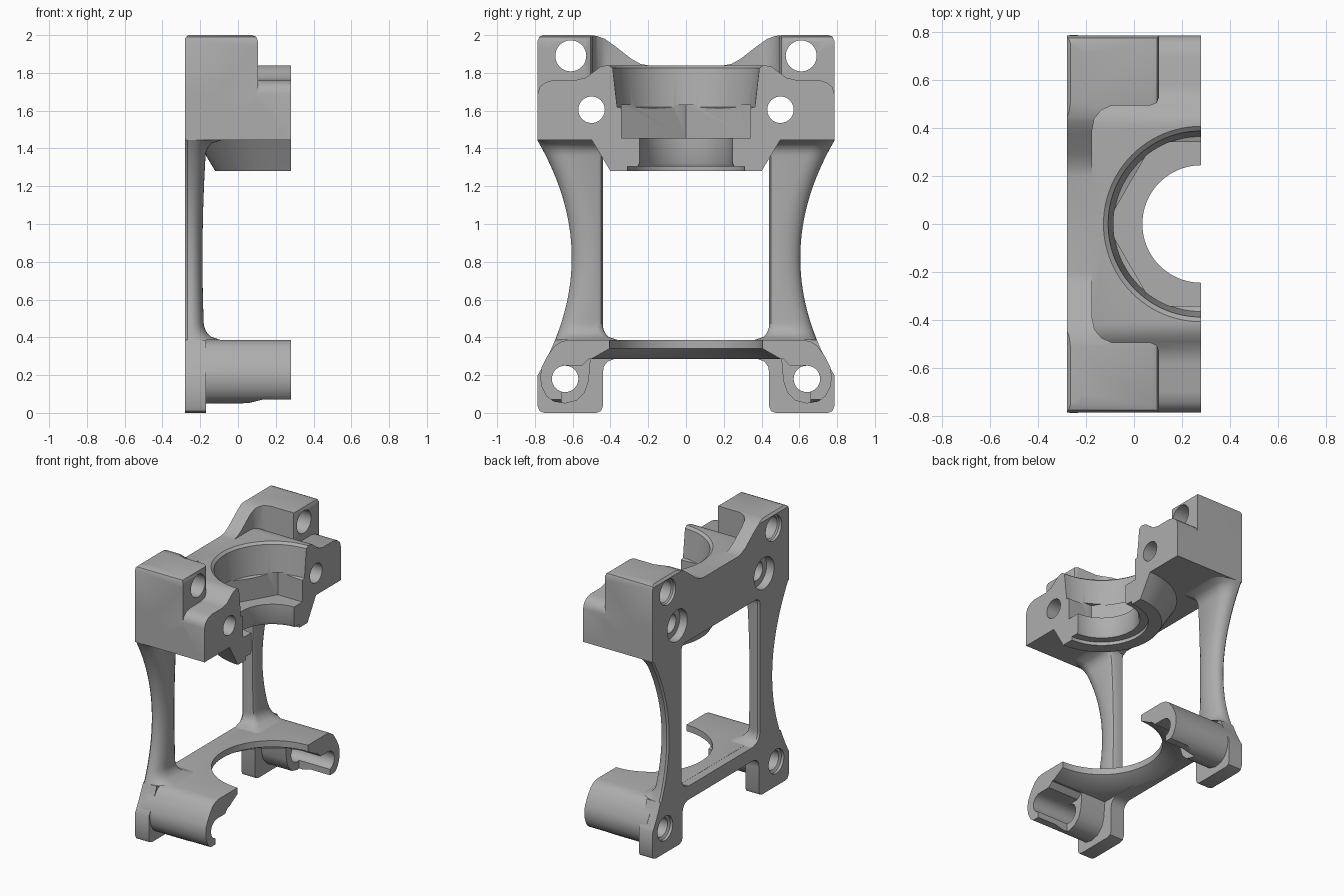
import bpy, bmesh
from math import sin, cos, pi, sqrt
from mathutils import Matrix, Vector

if "Cube" in bpy.data.objects:
    bpy.data.objects.remove(bpy.data.objects["Cube"])

metal = bpy.data.materials.new("plain_grey")
metal.use_nodes = True
GREY = (0.42, 0.42, 0.42, 1)
metal.diffuse_color = GREY
metal.node_tree.nodes["Principled BSDF"].inputs["Base Color"].default_value = GREY

BACK, FRONT = -0.28, 0.28


def make(name, bm):
    bmesh.ops.recalc_face_normals(bm, faces=bm.faces)
    mesh = bpy.data.meshes.new(name)
    bm.to_mesh(mesh)
    bm.free()
    mesh.materials.append(metal)
    ob = bpy.data.objects.new(name, mesh)
    bpy.context.collection.objects.link(ob)
    return ob


def loft(name, rings):
    """Closed solid through rings of equal point count."""
    bm = bmesh.new()
    vs = [[bm.verts.new(p) for p in ring] for ring in rings]
    n = len(vs[0])
    for a, b in zip(vs, vs[1:]):
        for i in range(n):
            j = (i + 1) % n
            bm.faces.new((a[i], a[j], b[j], b[i]))
    bm.faces.new(vs[0])
    bm.faces.new(vs[-1])
    return make(name, bm)


def prism(name, pts, axis, lo, hi):
    """Extrude a flat profile along one axis."""
    place = {"x": lambda p, t: (t, p[0], p[1]),
             "y": lambda p, t: (p[0], t, p[1]),
             "z": lambda p, t: (p[0], p[1], t)}[axis]
    return loft(name, [[place(p, t) for p in pts] for t in (lo, hi)])


def turned(name, profile, centre, axis="z", sides=64, turn=0.0):
    """Stack of (radius, position) circles along an axis."""
    rings = []
    for r, t in profile:
        ring = []
        for i in range(sides):
            a = 2 * pi * i / sides + turn
            u, v = centre[0] + r * cos(a), centre[1] + r * sin(a)
            ring.append((u, v, t) if axis == "z" else (t, u, v))
        rings.append(ring)
    return loft(name, rings)


def combine(ob, other, operation):
    mod = ob.modifiers.new("combine", "BOOLEAN")
    mod.operation, mod.object, mod.solver = operation, other, "EXACT"
    apply(ob, mod)
    bpy.data.objects.remove(other)


def apply(ob, mod):
    bpy.ops.object.select_all(action="DESELECT")
    bpy.context.view_layer.objects.active = ob
    ob.select_set(True)
    bpy.ops.object.modifier_apply(modifier=mod.name)


def finish(ob, bisect=True):
    """Mirror the left half to the right and shade."""
    mod = ob.modifiers.new("mirror", "MIRROR")
    mod.use_axis = (False, True, False)
    mod.use_bisect_axis = (False, bisect, False)
    apply(ob, mod)
    bpy.ops.object.shade_smooth_by_angle(angle=0.6)


def hole(ob, y, z, r, r_back, depth, blend):
    """Bolt hole along x, widened at the back face."""
    combine(ob, turned("hole_cutter", [
        (r_back, BACK - 0.1), (r_back, BACK + depth),
        (r, BACK + depth + blend), (r, FRONT + 0.1)],
        (y, z), "x", 40), "DIFFERENCE")


def cove(d, r):
    return r - sqrt(r * r - (r - d) ** 2) if d < r else 0.0


def outer_y(z):
    return 0.605 + 0.18 * ((z - 0.82) / 0.62) ** 2


# Upper housing: horns and rear wall trimmed from three profiles
housing = prism("upper_housing", [
    (-0.1, 1.5), (-0.1, 1.84), (0.2, 1.84), (0.24, 1.847), (0.29, 1.875),
    (0.38, 1.945), (0.43, 1.98), (0.47, 1.995), (0.51, 2.0), (0.755, 2.0),
    (0.776, 1.991), (0.785, 1.97), (0.785, 1.5)], "x", BACK, 0.11)
combine(housing, prism("plan_trim", [
    (BACK, -0.2), (-0.175, -0.2), (-0.175, 0.39), (-0.165, 0.44),
    (-0.135, 0.475), (-0.09, 0.495), (0.07, 0.495), (0.095, 0.505),
    (0.105, 0.53), (0.105, 0.9), (BACK, 0.9)], "z", 1.4, 2.1), "INTERSECT")
combine(housing, prism("side_trim", [
    (BACK, 1.4), (0.2, 1.4), (0.105, 1.65), (0.105, 1.97), (0.096, 1.991),
    (0.075, 2.0), (-0.265, 2.0), (BACK, 1.985)], "y", -0.3, 0.9), "INTERSECT")

# Main clamp block and the tapered collar under it
combine(housing, prism("clamp_block", [
    (-0.1, 1.445), (-0.1, 1.84), (0.42, 1.84), (0.455, 1.832), (0.49, 1.805),
    (0.53, 1.775), (0.58, 1.763), (0.70, 1.763), (0.745, 1.75),
    (0.775, 1.725), (0.785, 1.69), (0.785, 1.445)],
    "x", BACK, FRONT), "UNION")
combine(housing, turned("collar", [
    (0.40, 1.28), (0.49, 1.43), (0.51, 1.46), (0.51, 1.6)],
    (FRONT, 0)), "UNION")
combine(housing, prism("front_trim", [
    (FRONT, -1), (FRONT, 1), (1, 1), (1, -1)], "z", 1, 2.2), "DIFFERENCE")

# Stepped bore with hexagonal pocket
combine(housing, turned("bore_cutter", [
    (0.31, 1.2), (0.31, 1.305), (0.255, 1.305), (0.245, 1.325),
    (0.245, 1.5), (0.3, 1.5), (0.3, 1.6), (0.365, 1.62), (0.388, 1.825),
    (0.41, 1.842), (0.41, 1.9)], (FRONT, 0), "z", 96), "DIFFERENCE")
combine(housing, turned("hex_cutter", [(0.395, 1.455), (0.395, 1.63)],
                        (FRONT, 0), "z", 6), "DIFFERENCE")
hole(housing, 0.61, 1.89, 0.082, 0.092, 0.02, 0.01)
hole(housing, 0.5, 1.605, 0.07, 0.115, 0.06, 0.0)
finish(housing)

# Waisted legs with rounded outer faces and coved ends
LOW, HIGH, STEPS = 0.385, 1.445, 60
rings = []
for k in range(STEPS + 1):
    z = LOW + (HIGH - LOW) * k / STEPS
    yo = outer_y(z)
    yi = 0.44 - cove(z - LOW, 0.08) - cove(HIGH - z, 0.04)
    xf = (-0.188 + 0.02 * ((z - 0.82) / 0.6) ** 2
          + cove(z - LOW, 0.09) + cove(HIGH - z, 0.08))
    ring = [(BACK, yi + 0.012), (BACK, yo - 0.012), (BACK + 0.012, yo)]
    for i in range(9):
        t = pi / 2 * i / 8
        ring.append((-0.25 + (xf + 0.25) * sin(t), yo - 0.1 + 0.1 * cos(t)))
    ring += [(xf, yi + 0.03), (xf - 0.01, yi + 0.01), (xf - 0.03, yi),
             (BACK + 0.012, yi)]
    rings.append([(x, y, z) for x, y in ring])
legs = loft("side_legs", rings)
finish(legs, False)

# Lower mount: feet and bridge
curve = [(outer_y(z), z) for z in (0.23, 0.27, 0.31, 0.35, 0.385)]
mount = prism("lower_mount", [
    (0.475, 0), (0.75, 0), (0.775, 0.01), (0.785, 0.035), (0.785, 0.2)]
    + curve + [(-0.1, 0.385), (-0.1, 0.285), (0.38, 0.285), (0.415, 0.272),
               (0.435, 0.245), (0.44, 0.21), (0.44, 0.035), (0.45, 0.01)],
    "x", BACK, -0.17)

# Forward flange with rounded lug
combine(mount, prism("lug", [
    (-0.1, 0.386), (0.62, 0.386), (0.66, 0.378), (0.695, 0.355),
    (0.735, 0.30), (0.765, 0.24), (0.772, 0.19), (0.765, 0.14),
    (0.74, 0.09), (0.70, 0.06), (0.64, 0.05), (0.58, 0.065), (0.535, 0.11),
    (0.515, 0.17), (0.505, 0.286), (-0.1, 0.286)],
    "x", -0.22, FRONT), "UNION")

# Open hook in the front of the lug, then the round flange cutout
combine(mount, prism("hook_cutter", [
    (0.4, -0.1), (0.66, -0.1), (0.66, 0.15), (0.64, 0.25), (0.55, 0.25),
    (0.515, 0.284), (0.4, 0.284)], "x", 0.03, 0.5), "DIFFERENCE")
combine(mount, prism("lip_cutter", [
    (0.03, 0.0), (0.5, 0.0), (0.5, 0.07), (0.13, 0.07), (0.05, 0.05)],
    "y", 0.3, 0.9), "DIFFERENCE")
combine(mount, turned("flange_cutter", [
    (0.505, 0.2), (0.505, 0.283), (0.405, 0.34), (0.405, 0.5)],
    (FRONT, 0), "z", 96), "DIFFERENCE")
hole(mount, 0.64, 0.18, 0.07, 0.088, 0.02, 0.01)
finish(mount)
